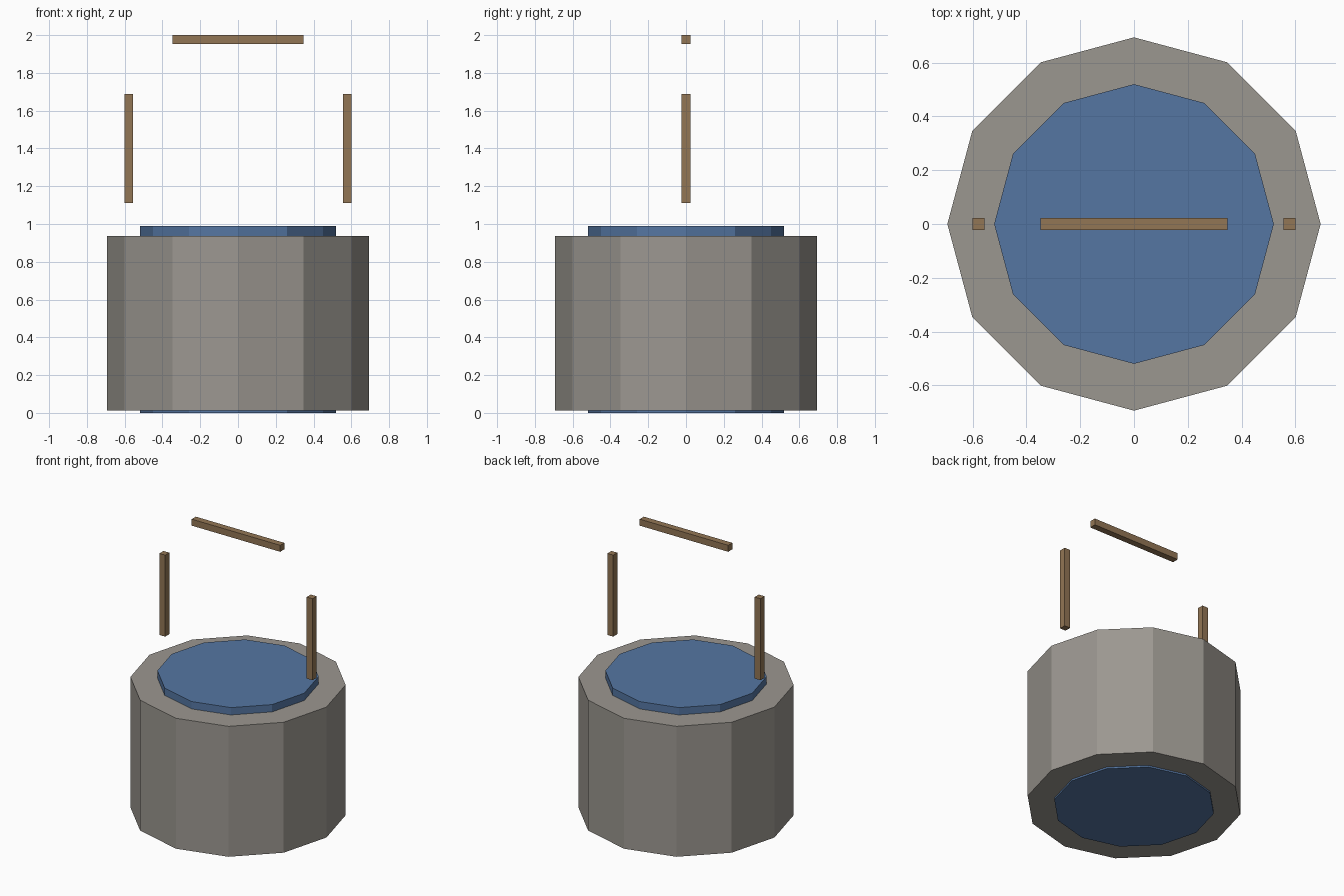
import bpy

if "Cube" in bpy.data.objects:
    bpy.data.objects.remove(bpy.data.objects["Cube"])


def material(name, color):
    m = bpy.data.materials.new(name)
    m.diffuse_color = color
    m.use_nodes = True
    m.node_tree.nodes["Principled BSDF"].inputs["Base Color"].default_value = m.diffuse_color
    return m


wood = material("wood", (0.29, 0.18, 0.09, 1))
blue = material("water_blue", (0.09, 0.18, 0.36, 1))
stone = material("stone", (0.33, 0.31, 0.28, 1))


def drum(name, radius, bottom, top, mat):
    bpy.ops.mesh.primitive_cylinder_add(vertices=12, radius=radius, depth=top - bottom,
                                        location=(0, 0, (bottom + top) / 2))
    ob = bpy.context.object
    ob.name = name
    ob.data.materials.append(mat)


def bar(name, size, location):
    bpy.ops.mesh.primitive_cube_add(size=1, location=location)
    ob = bpy.context.object
    ob.name = name
    ob.scale = size
    bpy.ops.object.transform_apply(location=False, rotation=False, scale=True)
    ob.data.materials.append(wood)


# Twelve-sided stone wall with the water column through it
drum("stone_wall", 0.694, 0.012, 0.937, stone)
drum("water", 0.52, 0, 0.989, blue)

# Floating posts and crossbeam
T = 0.046
for side, x in (("left", -0.578), ("right", 0.578)):
    bar(side + "_post", (T, T, 0.578), (x, 0, 1.4))
bar("crossbeam", (0.694, T, T), (0, 0, 2 - T / 2))
